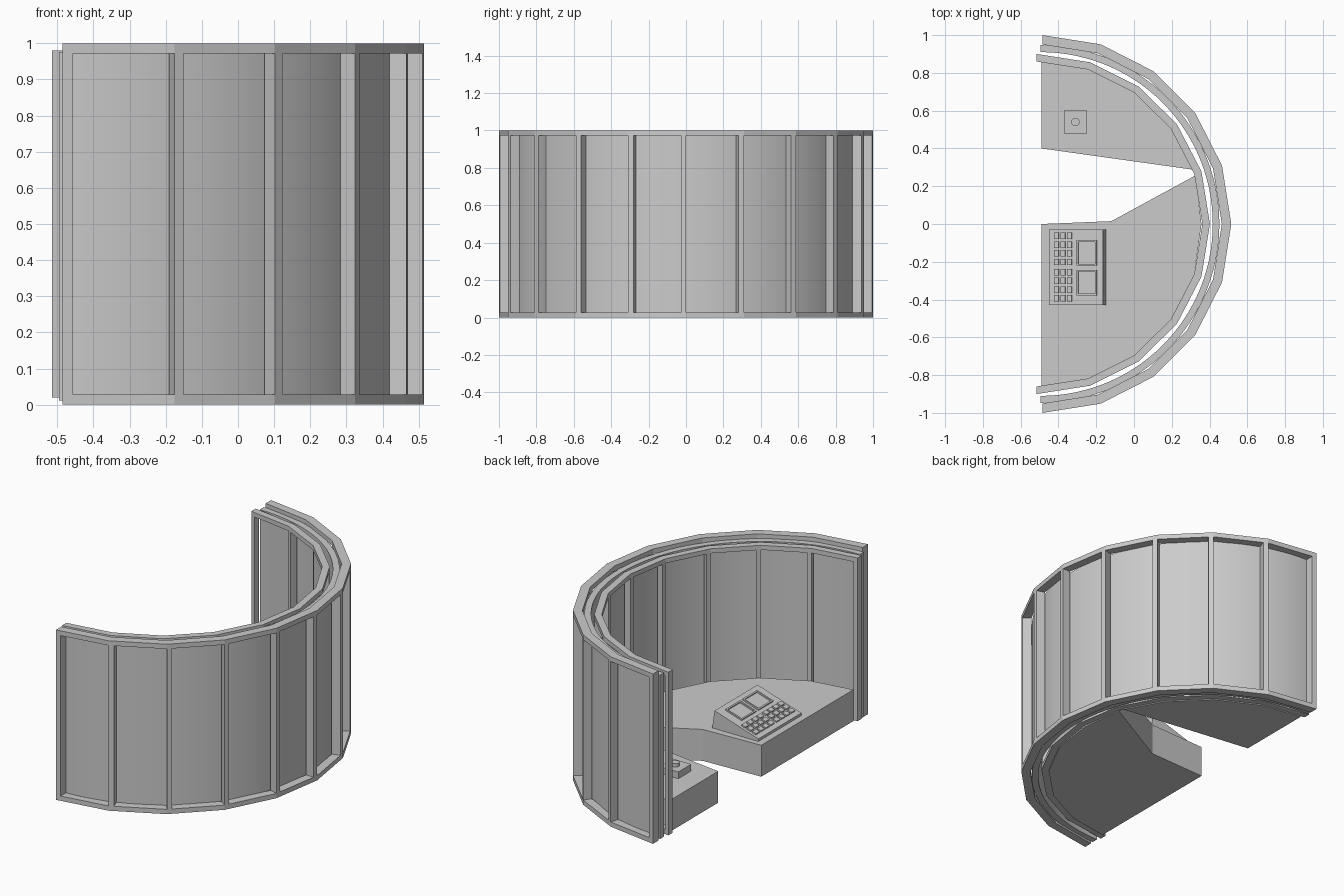
import bpy, bmesh
from math import sin, cos, pi
from mathutils import Matrix, Vector

if "Cube" in bpy.data.objects:
    bpy.data.objects.remove(bpy.data.objects["Cube"])


def finish(bm, name, smooth=False):
    bmesh.ops.recalc_face_normals(bm, faces=bm.faces)
    me = bpy.data.meshes.new(name)
    bm.to_mesh(me)
    bm.free()
    ob = bpy.data.objects.new(name, me)
    bpy.context.collection.objects.link(ob)
    if smooth:
        bpy.context.view_layer.objects.active = ob
        ob.select_set(True)
        bpy.ops.object.shade_smooth_by_angle()
        ob.select_set(False)
    return ob


def prism(bm, pts, z0, z1):
    """Extrude a plan outline from z0 to z1."""
    lo = [bm.verts.new((x, y, z0)) for x, y in pts]
    hi = [bm.verts.new((x, y, z1)) for x, y in pts]
    bm.faces.new(lo)
    bm.faces.new(hi)
    for i in range(len(pts)):
        j = (i + 1) % len(pts)
        bm.faces.new((lo[i], lo[j], hi[j], hi[i]))


def arc(cx, rx, ry, n):
    """Half ring, open towards -x, running from -y to +y."""
    return [(cx + rx * cos(-pi / 2 + pi * i / n), ry * sin(-pi / 2 + pi * i / n))
            for i in range(n + 1)]


def mix(a, b, t):
    return (a[0] + (b[0] - a[0]) * t, a[1] + (b[1] - a[1]) * t)


def curved_frame(name, cx, rx, ry, thick, z0, z1, bar, w=0.09, n=10):
    out, inn = arc(cx, rx, ry, n), arc(cx, rx - thick, ry - thick, n)
    bm = bmesh.new()
    # top and bottom rails
    for a, b in ((z0, z0 + bar), (z1 - bar, z1)):
        prism(bm, out + inn[::-1], a, b)
    # posts beside each corner, mirrored between the two halves
    for i in range(n + 1):
        k, t0, t1 = (i, 0, w) if i < n // 2 else (i - 1, 1 - w, 1)
        o, q = (out[k], out[k + 1]), (inn[k], inn[k + 1])
        prism(bm, [mix(*o, t0), mix(*o, t1), mix(*q, t1), mix(*q, t0)],
              z0 + bar, z1 - bar)
    return finish(bm, name)


# wall: outer frame, curved panel, inner frame
curved_frame("outer_frame", -0.485, 1.0, 1.0, 0.05, 0, 1, 0.028)
curved_frame("inner_frame", -0.515, 0.917, 0.90, 0.04, 0.02, 0.98, 0.027)
bm = bmesh.new()
prism(bm, arc(-0.495, 0.947, 0.947, 60) + arc(-0.495, 0.912, 0.91, 60)[::-1], 0.012, 0.976)
finish(bm, "wall_panel", True)

# two desk platforms following the inner wall
edge = arc(-0.515, 0.877, 0.86, 10)
bm = bmesh.new()
prism(bm, [(-0.49, 0.0), (-0.12, 0.015), (0.325, 0.257), (0.357, 0.0)]
      + edge[4:0:-1] + [(-0.49, -0.857)], 0.015, 0.2)
finish(bm, "large_platform")
bm = bmesh.new()
prism(bm, [(-0.49, 0.40), (0.318, 0.287)] + edge[7:10] + [(-0.49, 0.857)], 0.015, 0.2)
finish(bm, "small_platform")

# sloped console: profile in x/z, extruded along y
low, high = Vector((-0.45, 0, 0.215)), Vector((-0.165, 0, 0.305))
bm = bmesh.new()
prism(bm, [(-0.45, 0.19), (low.x, low.z), (high.x, high.z), (-0.148, 0.19)], 0.03, 0.43)
bm.transform(Matrix(((1, 0, 0, 0), (0, 0, -1, 0), (0, 1, 0, 0), (0, 0, 0, 1))))
finish(bm, "console")

# matrix that lays parts on the console slope
u = (high - low).normalized()
v = Vector((0, 1, 0))
nrm = u.cross(v)
slope = Matrix((u, v, nrm)).transposed().to_4x4()
slope.translation = low


def rect(bm, x0, x1, y0, y1, z0, z1):
    prism(bm, [(x0, y0), (x1, y0), (x1, y1), (x0, y1)], z0, z1)


# keys
bm = bmesh.new()
for row in range(3):
    for col in range(8):
        x, y = 0.03 + row * 0.036, -0.41 + col * 0.046 + (0.008 if col > 3 else 0)
        rect(bm, x, x + 0.026, y, y + 0.034, -0.003, 0.009)
bm.transform(slope)
finish(bm, "keys")

# two screen bezels
bm = bmesh.new()
for y0, y1 in ((-0.378, -0.243), (-0.22, -0.085)):
    x0, x1, b = 0.155, 0.267, 0.009
    for r in ((x0, x1, y0, y0 + b), (x0, x1, y1 - b, y1),
              (x0, x0 + b, y0 + b, y1 - b), (x1 - b, x1, y0 + b, y1 - b)):
        rect(bm, *r, -0.003, 0.008)
bm.transform(slope)
finish(bm, "screen_bezels")

# push button on the small platform
bm = bmesh.new()
rect(bm, -0.37, -0.25, 0.48, 0.60, 0.19, 0.24)
finish(bm, "button_base")
bm = bmesh.new()
prism(bm, [(-0.31 + 0.022 * cos(i * pi / 8), 0.54 + 0.022 * sin(i * pi / 8))
           for i in range(16)], 0.235, 0.26)
finish(bm, "button", True)
